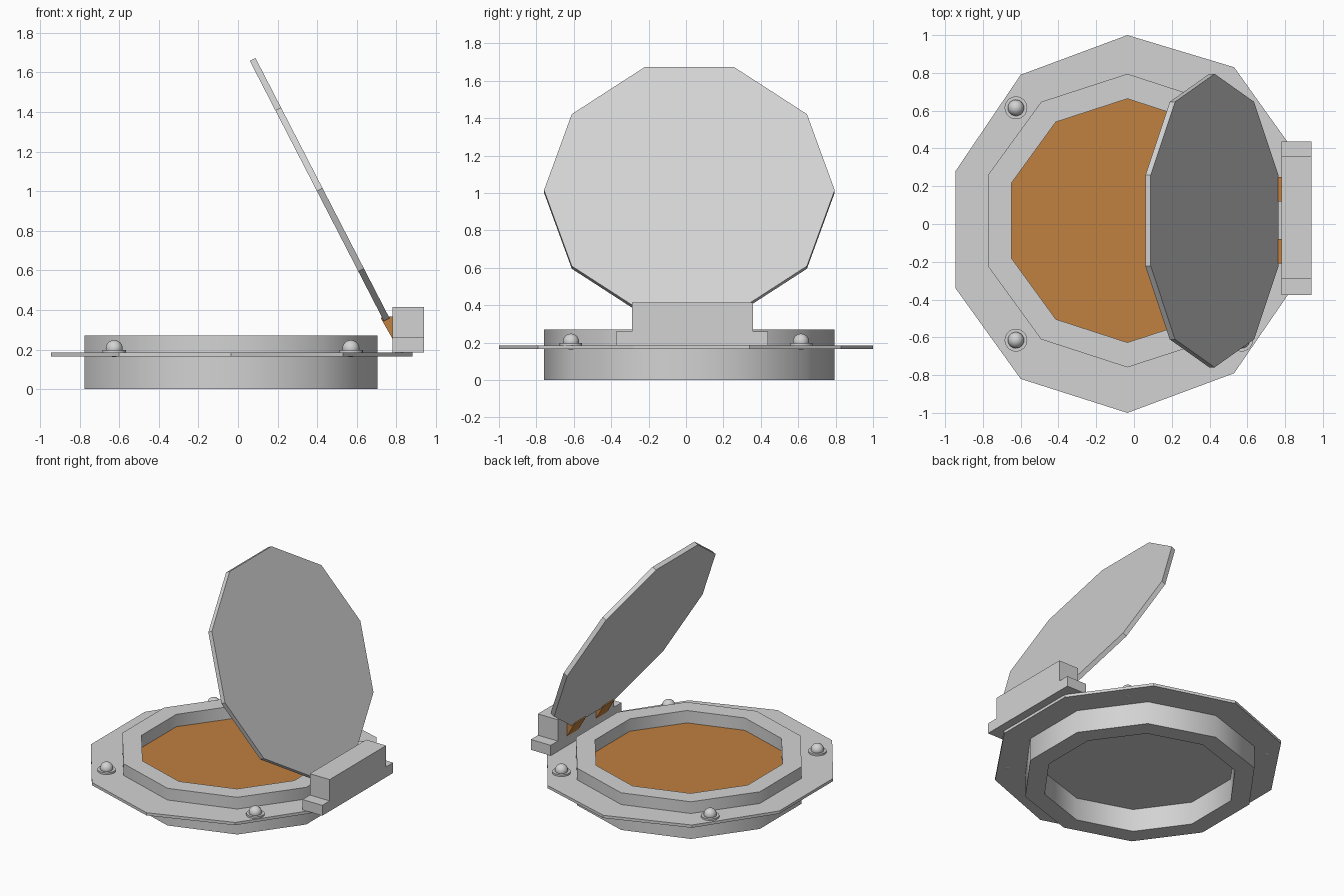
import bpy
import bmesh
import math
from mathutils import Matrix, Vector

if "Cube" in bpy.data.objects:
    bpy.data.objects.remove(bpy.data.objects["Cube"], do_unlink=True)


def material(name, rgb):
    mat = bpy.data.materials.new(name)
    mat.use_nodes = True
    mat.diffuse_color = (*rgb, 1)
    mat.node_tree.nodes["Principled BSDF"].inputs["Base Color"].default_value = (*rgb, 1)
    return mat


STEEL = material("light grey steel", (0.65, 0.65, 0.65))
COPPER = material("copper orange", (0.53, 0.215, 0.05))
CX, CY = -0.035, 0.018


def finish(name, bm, mats, smooth=False):
    bmesh.ops.recalc_face_normals(bm, faces=bm.faces[:])
    mesh = bpy.data.meshes.new(name)
    bm.to_mesh(mesh)
    bm.free()
    for mat in mats:
        mesh.materials.append(mat)
    obj = bpy.data.objects.new(name, mesh)
    bpy.context.collection.objects.link(obj)
    if smooth:
        bpy.ops.object.select_all(action="DESELECT")
        obj.select_set(True)
        bpy.context.view_layer.objects.active = obj
        bpy.ops.object.shade_smooth_by_angle(angle=math.radians(40))
    return obj


def decagon(radius, cx=CX, cy=CY, turn=90):
    angles = [math.radians(turn + 36 * i) for i in range(10)]
    return [(cx + radius * math.cos(a), cy + radius * math.sin(a)) for a in angles]


def ring(name, outer, inner, z0, z1, smooth=False):
    """Flat-topped ring between two outlines."""
    bm = bmesh.new()
    loops = [[bm.verts.new((x, y, z)) for x, y in pts]
             for pts, z in ((outer, z0), (outer, z1), (inner, z1), (inner, z0))]
    n = len(outer)
    for k in range(4):
        a, b = loops[k], loops[(k + 1) % 4]
        for i in range(n):
            j = (i + 1) % n
            bm.faces.new((a[i], a[j], b[j], b[i]))
    return finish(name, bm, [STEEL], smooth)


def prism(name, points, depth, matrix, mats):
    """Outline in local xy, extruded along local z."""
    bm = bmesh.new()
    face = bm.faces.new([bm.verts.new((x, y, 0)) for x, y in points])
    top = bmesh.ops.extrude_face_region(bm, geom=[face])["geom"]
    moved = [v for v in top if isinstance(v, bmesh.types.BMVert)]
    bmesh.ops.translate(bm, verts=moved, vec=(0, 0, depth))
    bm.transform(matrix)
    return finish(name, bm, mats)


# Round frame and the slightly uneven mounting flange
ring("frame_ring", decagon(0.777), decagon(0.645), 0, 0.27, True)
flange = [(-0.035, 1.0), (-0.6, 0.79), (-0.945, 0.28), (-0.945, -0.34), (-0.6, -0.82),
          (-0.035, -1.0), (0.53, -0.79), (0.88, -0.28), (0.88, 0.34), (0.53, 0.83)]
ring("mounting_flange", flange, decagon(0.72), 0.165, 0.185)

# Recessed panel, coloured on its upper face only
panel = prism("recessed_panel", decagon(0.65), 0.015,
              Matrix.Translation((0, 0, 0.165)), [STEEL, COPPER])
for poly in panel.data.polygons:
    poly.material_index = int(poly.normal.z > 0.5)

# Open lid, tilted over the frame
up = Vector((-0.675, 0, 1.31)).normalized()
side = Vector((0, 1, 0))
normal = side.cross(up)
lid_matrix = Matrix((side, up, normal)).transposed().to_4x4()
lid_matrix.translation = Vector((0.4125, CY, 1.008)) - normal * 0.016
prism("lid", decagon(0.777, 0, 0, 72), 0.032, lid_matrix, [STEEL])

# Stepped hinge block
hinge = [(-0.375, 0.185), (0.438, 0.185), (0.438, 0.26), (0.357, 0.26),
         (0.357, 0.415), (-0.29, 0.415), (-0.29, 0.26), (-0.375, 0.26)]
yz_to_world = Matrix(((0, 0, 1, 0.78), (1, 0, 0, 0), (0, 1, 0, 0), (0, 0, 0, 1)))
prism("hinge_block", hinge, 0.16, yz_to_world, [STEEL])

# Two tabs joining lid to hinge
tab = [(0.72, 0.36), (0.78, 0.255), (0.8, 0.255), (0.8, 0.37), (0.745, 0.365)]
for name, y in (("left_hinge_tab", 0.25), ("right_hinge_tab", -0.08)):
    xz_to_world = Matrix(((1, 0, 0, 0), (0, 0, -1, y), (0, 1, 0, 0), (0, 0, 0, 1)))
    prism(name, tab, 0.13, xz_to_world, [COPPER])

# Domed bolts on washers
for sx, x in (("left", 0.57), ("right", -0.625)):
    for sy, y in (("front", -0.615), ("back", 0.615)):
        bm = bmesh.new()
        bmesh.ops.create_cone(bm, cap_ends=True, segments=32, radius1=0.06, radius2=0.06,
                              depth=0.015, matrix=Matrix.Translation((x, y, 0.19)))
        bmesh.ops.create_uvsphere(bm, u_segments=24, v_segments=12, radius=0.043,
                                  matrix=Matrix.Translation((x, y, 0.205)))
        finish(f"{sy}_{sx}_bolt", bm, [STEEL], True)
